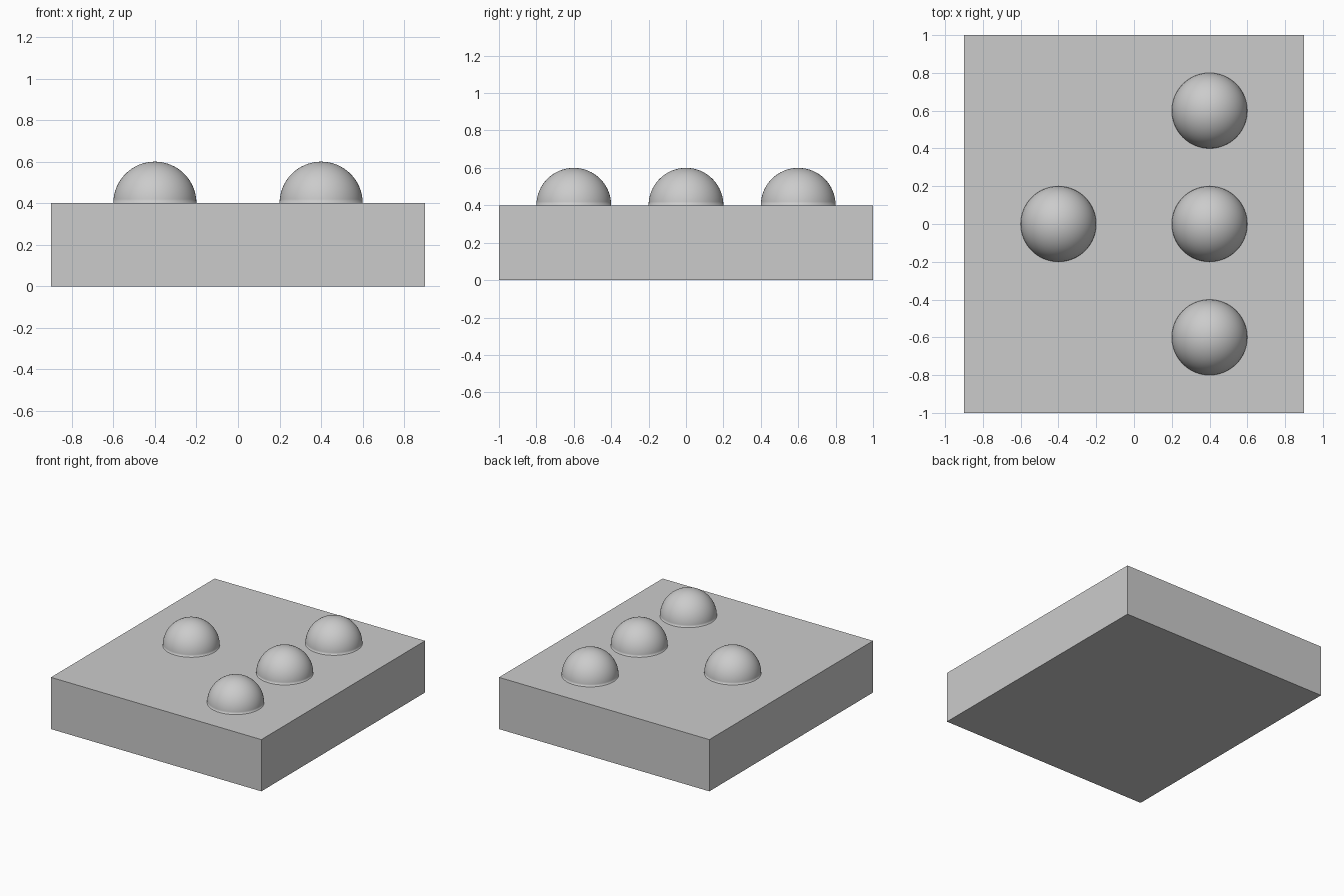
import bpy
import bmesh

cube = bpy.data.objects.get("Cube")
if cube:
    bpy.data.objects.remove(cube, do_unlink=True)

SLAB_SIZE = (1.8, 2.0, 0.4)
RADIUS = 0.2

grey = bpy.data.materials.new("plain_grey")
grey.use_nodes = True
colour = (0.6, 0.6, 0.6, 1)
grey.diffuse_color = colour
grey.node_tree.nodes["Principled BSDF"].inputs["Base Color"].default_value = colour


def add_object(name, bm, location):
    mesh = bpy.data.meshes.new(name)
    bm.to_mesh(mesh)
    bm.free()
    mesh.materials.append(grey)
    obj = bpy.data.objects.new(name, mesh)
    obj.location = location
    bpy.context.collection.objects.link(obj)
    return obj


# Rectangular base slab
bm = bmesh.new()
bmesh.ops.create_cube(bm, size=1)
bmesh.ops.scale(bm, vec=SLAB_SIZE, verts=bm.verts)
add_object("base_slab", bm, (0, 0, SLAB_SIZE[2] / 2))


# Smooth half-sphere standing on the slab
def add_dome(name, x, y):
    bm = bmesh.new()
    bmesh.ops.create_uvsphere(bm, u_segments=64, v_segments=32, radius=RADIUS)
    bmesh.ops.bisect_plane(bm, geom=bm.verts[:] + bm.edges[:] + bm.faces[:],
                           plane_co=(0, 0, 0), plane_no=(0, 0, 1), clear_inner=True)
    for face in bm.faces:
        face.smooth = True
    add_object(name, bm, (x, y, SLAB_SIZE[2]))


# Row of three domes on the left, single dome on the right
for name, y in (("front", -0.6), ("middle", 0), ("back", 0.6)):
    add_dome("left_dome_" + name, 0.4, y)
add_dome("right_dome", -0.4, 0)
